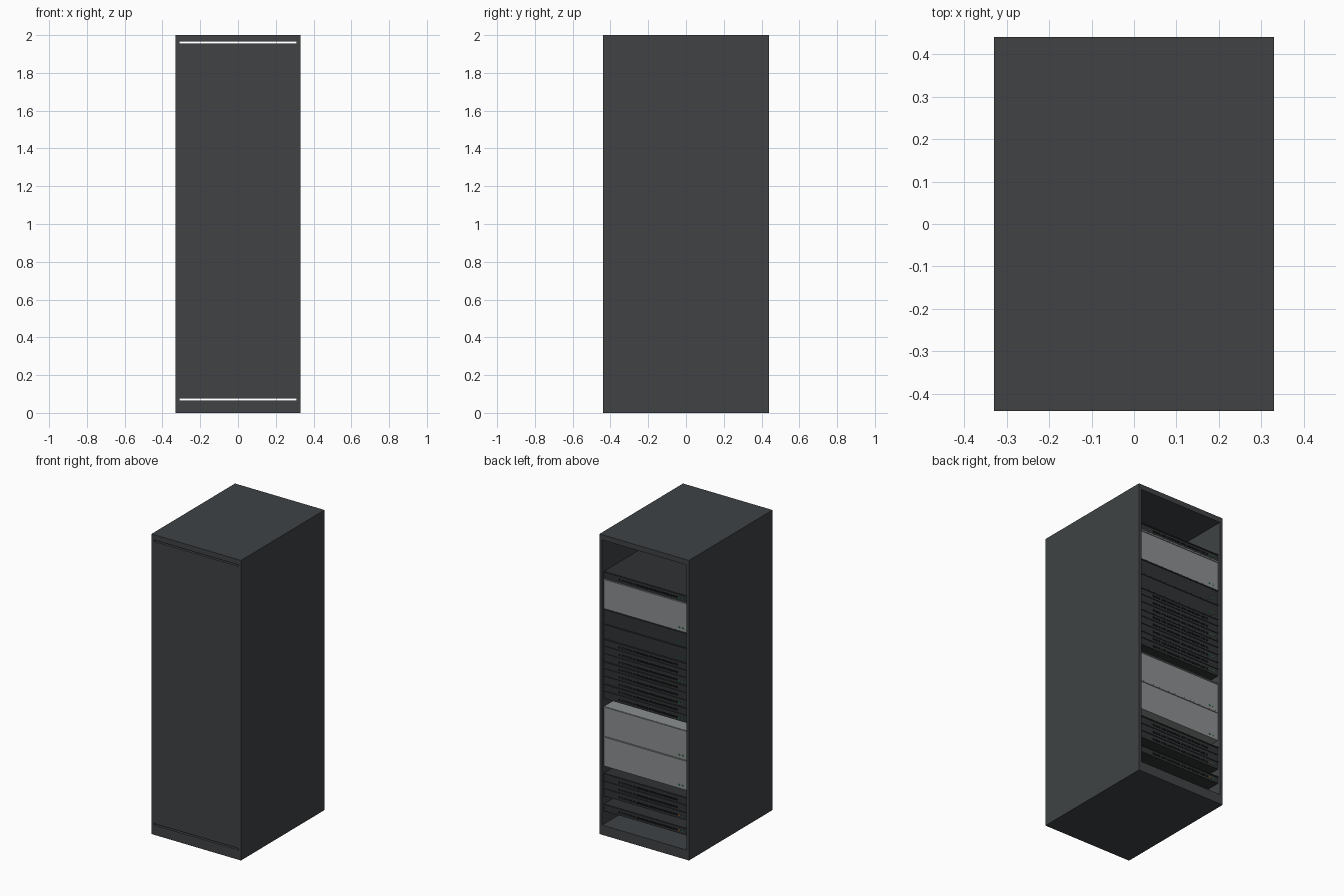
import bpy, bmesh
from mathutils import Matrix, Vector

if "Cube" in bpy.data.objects:
    bpy.data.objects.remove(bpy.data.objects["Cube"])


def material(name, rgb):
    m = bpy.data.materials.new(name)
    m.diffuse_color = (*rgb, 1)
    m.use_nodes = True
    m.node_tree.nodes["Principled BSDF"].inputs["Base Color"].default_value = m.diffuse_color
    return m


CABINET = material("cabinet_paint", (0.050, 0.055, 0.059))
DARK = material("dark_equipment", (0.030, 0.032, 0.034))
BLACK = material("port_black", (0.008, 0.008, 0.009))
GREY = material("light_equipment", (0.26, 0.275, 0.28))
GREEN = material("green_light", (0.03, 0.35, 0.10))
AMBER = material("amber_light", (0.60, 0.25, 0.03))


def boxes(name, spans, mat):
    """One object from boxes given as (x0, x1, y0, y1, z0, z1)."""
    bm = bmesh.new()
    for x0, x1, y0, y1, z0, z1 in spans:
        centre = Vector((x0 + x1, y0 + y1, z0 + z1)) / 2
        size = Matrix.Diagonal((x1 - x0, y1 - y0, z1 - z0, 1))
        bmesh.ops.create_cube(bm, size=1, matrix=Matrix.Translation(centre) @ size)
    me = bpy.data.meshes.new(name)
    bm.to_mesh(me)
    bm.free()
    me.materials.append(mat)
    ob = bpy.data.objects.new(name, me)
    bpy.context.collection.objects.link(ob)
    return ob


W, D, H = 0.33, 0.44, 2.0             # half width, half depth, height
IN, LOW, HIGH = 0.31, 0.065, 1.965    # opening half width, bottom, top


def cabinet_shell():
    """Rectangular tube, open to front and back."""
    bm = bmesh.new()
    rings = []
    for y in (-D, D):
        for w, z0, z1 in ((W, 0, H), (IN, LOW, HIGH)):
            rings.append([bm.verts.new(p) for p in
                          ((-w, y, z0), (w, y, z0), (w, y, z1), (-w, y, z1))])
    fo, fi, bo, bi = rings
    for a, b in ((fo, fi), (fi, bi), (bi, bo), (bo, fo)):
        for i in range(4):
            j = (i + 1) % 4
            bm.faces.new((a[i], a[j], b[j], b[i]))
    bmesh.ops.recalc_face_normals(bm, faces=bm.faces)
    me = bpy.data.meshes.new("cabinet_shell")
    bm.to_mesh(me)
    bm.free()
    me.materials.append(CABINET)
    bpy.context.collection.objects.link(bpy.data.objects.new("cabinet_shell", me))


cabinet_shell()

# Flush front door with a narrow slot above and below
boxes("front_door", [(-IN, IN, -D, -D + 0.02, LOW + 0.01, HIGH - 0.01)], CABINET)

FACE, REAR = 0.42, -0.34              # equipment face and rear positions


def lights(name, z, colours):
    for i, mat in enumerate(colours):
        x = -0.27 + 0.025 * i
        boxes(f"{name}_light_{i + 1}",
              [(x - 0.004, x + 0.004, FACE, FACE + 0.003, z, z + 0.008)], mat)


def unit(name, z0, z1, mat):
    """Equipment body with a narrow lip along its top edge."""
    boxes(name, [(-IN, IN, REAR, FACE, z0 + 0.001, z1 - 0.001)], mat)
    boxes(name + "_lip", [(-IN, IN, FACE, FACE + 0.005, z1 - 0.010, z1 - 0.003)], mat)


def port_row(name, z):
    boxes(name + "_ports",
          [(-0.23 + i * 0.022, -0.215 + i * 0.022, FACE, FACE + 0.003, z, z + 0.012)
           for i in range(20)], BLACK)


# Light four-unit storage blocks
for n, z in enumerate((1.50, 0.65, 0.45), 1):
    unit(f"storage_block_{n}", z, z + 0.20, GREY)
    lights(f"storage_block_{n}", z + 0.02, (GREEN, GREEN))

# Plain dark servers in the upper half
for n, z in enumerate((1.40, 1.30), 1):
    unit(f"plain_server_{n}", z, z + 0.10, DARK)
    lights(f"plain_server_{n}", z + 0.02, (GREEN, GREEN))

# Dark units with port rows: (bottom, top)
for n, (z0, z1) in enumerate(((1.70, 1.75), (1.15, 1.30), (1.00, 1.15),
                              (0.90, 1.00), (0.25, 0.405), (0.15, 0.20)), 1):
    name = f"network_unit_{n}"
    unit(name, z0, z1, DARK)
    rows = max(1, round((z1 - z0) / 0.05))
    for r in range(rows):
        port_row(f"{name}_row_{r + 1}", z0 + 0.015 + r * 0.05)
    lights(name, z0 + 0.018, (GREEN, AMBER if n > 4 else GREEN))
    # raised divider between the stacked rows
    if rows > 1:
        boxes(name + "_dividers",
              [(-IN, IN, FACE, FACE + 0.005, z0 + k * 0.05 - 0.003, z0 + k * 0.05 + 0.003)
               for k in range(1, rows)], DARK)
